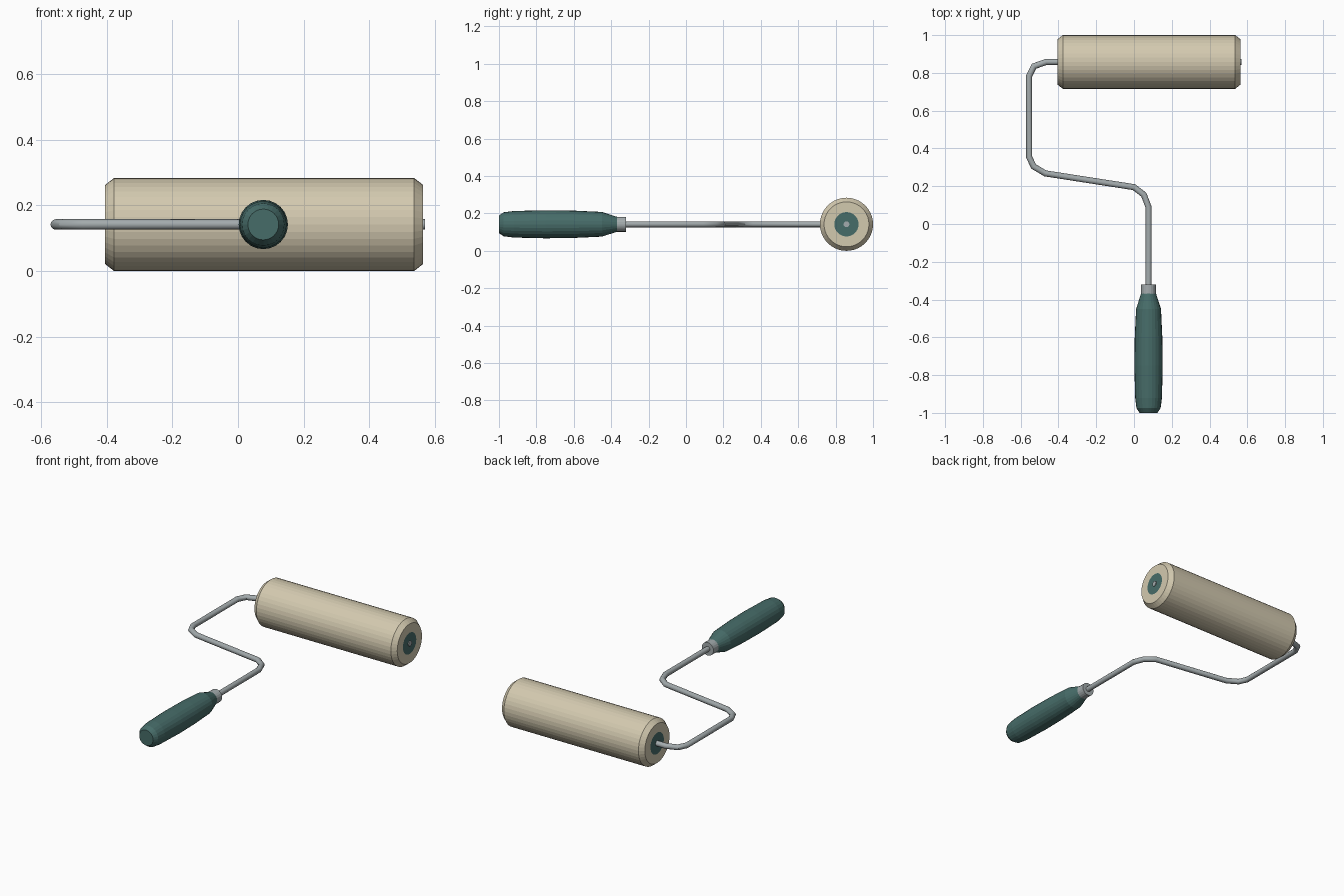
import bpy, bmesh, math
from mathutils import Vector

if "Cube" in bpy.data.objects:
    bpy.data.objects.remove(bpy.data.objects["Cube"])

Z = 0.142          # height of the roller axis, frame and handle


def material(name, rgb):
    m = bpy.data.materials.new(name)
    m.diffuse_color = (*rgb, 1)
    m.use_nodes = True
    m.node_tree.nodes["Principled BSDF"].inputs["Base Color"].default_value = m.diffuse_color
    return m


cream = material("cream_nap", (0.65, 0.585, 0.43))
teal = material("dark_teal", (0.062, 0.15, 0.14))
steel = material("grey_steel", (0.37, 0.41, 0.42))


def skin(name, rings, mats):
    """Join equal rings of points into a closed tube with capped ends."""
    bm = bmesh.new()
    loops = [[bm.verts.new(p) for p in ring] for ring in rings]
    n = len(loops[0])
    for a, b in zip(loops, loops[1:]):
        for i in range(n):
            j = (i + 1) % n
            bm.faces.new((a[i], a[j], b[j], b[i]))
    bm.faces.new(loops[0][::-1])
    bm.faces.new(loops[-1])
    bmesh.ops.recalc_face_normals(bm, faces=bm.faces)
    mesh = bpy.data.meshes.new(name)
    bm.to_mesh(mesh)
    bm.free()
    for m in mats:
        mesh.materials.append(m)
    ob = bpy.data.objects.new(name, mesh)
    bpy.context.collection.objects.link(ob)
    return ob


def ring(centre, side, radius, n):
    """Circle of points spanned by a horizontal side vector and z."""
    up = Vector((0, 0, 1))
    return [centre + side * radius * math.cos(2 * math.pi * i / n)
            + up * radius * math.sin(2 * math.pi * i / n) for i in range(n)]


def lathe(name, start, axis, profile, n, mats):
    """Turn a profile of (distance, radius) pairs round a horizontal axis."""
    axis = Vector(axis)
    side = Vector((-axis.y, axis.x, 0))
    return skin(name, [ring(Vector(start) + axis * d, side, r, n)
                       for d, r in profile], mats)


# Roller sleeve with chamfered ends and teal end caps
roller = lathe("roller_sleeve", (0, 0.858, Z), (1, 0, 0),
               [(-0.405, 0.065), (-0.405, 0.120), (-0.377, 0.142),
                (0.536, 0.142), (0.564, 0.120), (0.564, 0.065)],
               40, [cream, teal])
for f in roller.data.polygons:
    if len(f.vertices) > 4:
        f.material_index = 1

# Bent wire frame, swept along a flat path with mitred corners
path = [Vector((x, y, Z)) for x, y in (
    (0.077, -0.40), (0.077, 0.09), (0.052, 0.155), (0.0, 0.195),
    (-0.47, 0.268), (-0.532, 0.305), (-0.555, 0.355), (-0.555, 0.785),
    (-0.53, 0.835), (-0.465, 0.858), (0.569, 0.858))]
rings = []
for i, p in enumerate(path):
    d_in = (p - path[max(i - 1, 0)]).normalized()
    d_out = (path[min(i + 1, len(path) - 1)] - p).normalized()
    t = (d_in + d_out).normalized()
    side = Vector((-t.y, t.x, 0))
    mitre = max(t.dot(d_in), t.dot(d_out))
    rings.append(ring(p, side / mitre, 0.016, 12))
    # rings keep z radius fixed while the side widens at each corner
wire = skin("wire_frame", rings, [steel])

# Ferrule between the wire and the grip
lathe("ferrule", (0.077, 0, Z), (0, 1, 0),
      [(-0.37, 0.040), (-0.32, 0.040)], 20, [steel])

# Turned grip with a rounded butt and tapered neck
grip = lathe("handle_grip", (0.077, 0, Z), (0, 1, 0),
             [(-1.0, 0.047), (-0.975, 0.064), (-0.92, 0.071), (-0.75, 0.075),
              (-0.60, 0.073), (-0.45, 0.066), (-0.36, 0.037)], 24, [teal])

# Soft shading along the wire only
bpy.context.view_layer.objects.active = wire
wire.select_set(True)
bpy.ops.object.shade_smooth_by_angle(angle=math.radians(32))
